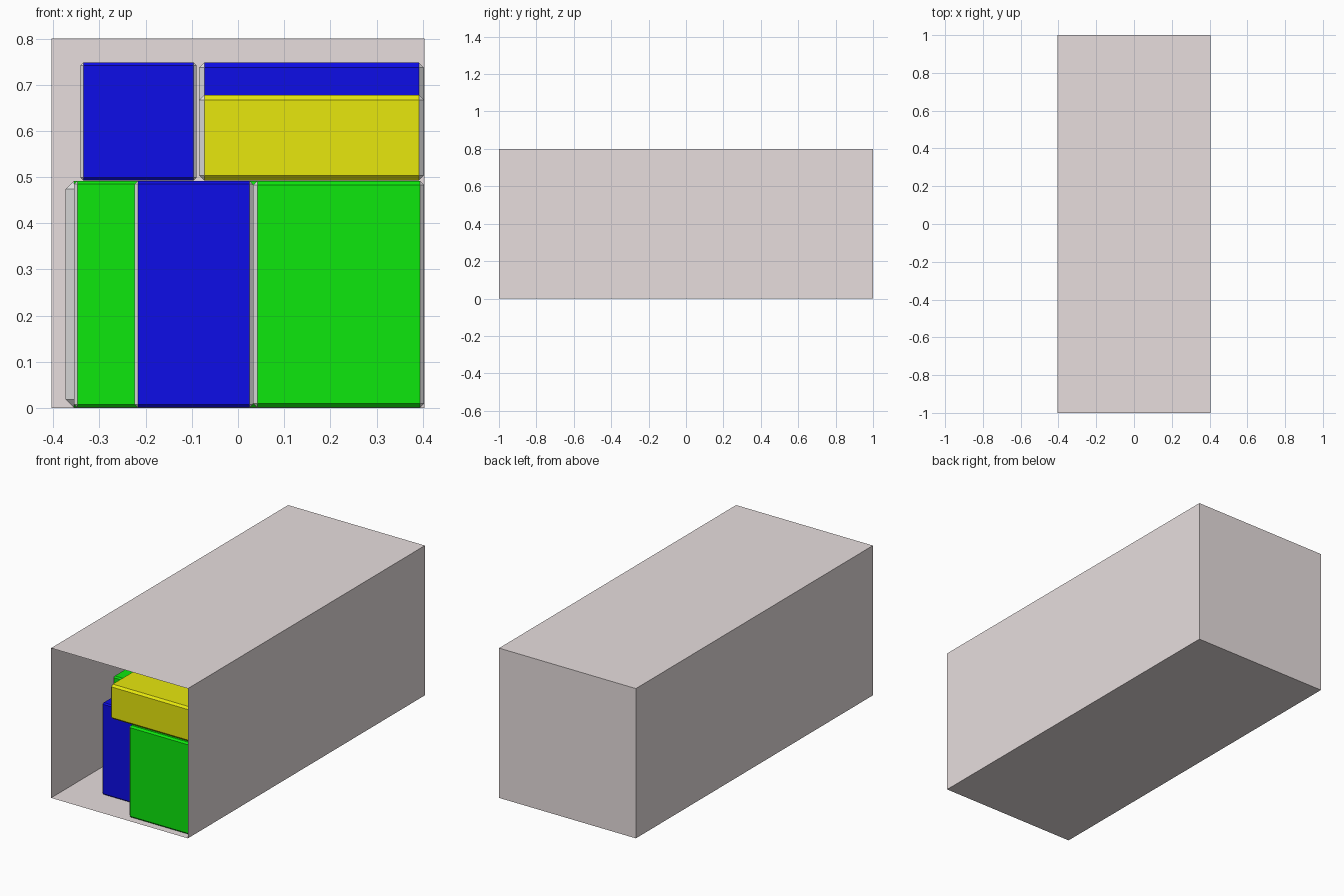
import bpy
import bmesh

if "Cube" in bpy.data.objects:
    bpy.data.objects.remove(bpy.data.objects["Cube"], do_unlink=True)


def material(name, color):
    mat = bpy.data.materials.new(name)
    mat.use_nodes = True
    mat.diffuse_color = (*color, 1)
    mat.node_tree.nodes["Principled BSDF"].inputs["Base Color"].default_value = (*color, 1)
    return mat


GREY = material("warm grey", (0.8, 0.73, 0.73))
PALE = material("pale grey", (0.8, 0.8, 0.8))
GREEN = material("green", (0.004, 0.8, 0.004))
BLUE = material("blue", (0.004, 0.004, 0.8))
YELLOW = material("yellow", (0.8, 0.8, 0.004))


def block(name, lo, hi, mats):
    """Box between two corners; returns its bmesh and object."""
    bm = bmesh.new()
    bmesh.ops.create_cube(bm, size=1)
    for v in bm.verts:
        v.co = [(a + b) / 2 + c * (b - a) for a, b, c in zip(lo, hi, v.co)]
    mesh = bpy.data.meshes.new(name)
    obj = bpy.data.objects.new(name, mesh)
    bpy.context.collection.objects.link(obj)
    for mat in mats:
        mesh.materials.append(mat)
    return bm, obj


def finish(bm, obj):
    bm.normal_update()
    bm.to_mesh(obj.data)
    bm.free()


def carton(name, mat, x, y, z, bevel=0.009):
    """Chamfered carton with pale ends facing left and right."""
    bm, obj = block(name, (x[0], y[0], z[0]), (x[1], y[1], z[1]), [mat, PALE])
    bmesh.ops.bevel(bm, geom=bm.edges[:], offset=bevel, segments=1, affect='EDGES')
    bm.normal_update()
    for face in bm.faces:
        face.material_index = int(abs(face.normal.x) > 0.3)
    finish(bm, obj)


# Thin-walled container, open at the front
W, H = 0.404, 0.8
bm, shell = block("container", (-W, -1, 0), (W, 1, H), [GREY])
bm.normal_update()
front = [f for f in bm.faces if f.normal.y < -0.9]
bmesh.ops.delete(bm, geom=front, context='FACES_ONLY')
finish(bm, shell)

# Cartons on the floor
low = (0.001, 0.492)
right = W - 0.001
carton("green_carton_front", GREEN, (0.033, right), (-0.97, -0.19), low)
carton("blue_carton_low", BLUE, (-0.224, 0.032), (-0.83, -0.57), low, 0.007)
carton("green_carton_left", GREEN, (-0.355, 0.016), (-0.55, 0.22), low, 0.007)
for i in range(2):
    y = 0.24 + i * 0.375
    carton(f"green_carton_back_{i + 1}", GREEN, (-0.373, right), (y, y + 0.371), low, 0.018)

# Cartons in the upper layer
carton("yellow_carton", YELLOW, (-0.084, right), (-0.963, -0.58), (0.493, 0.678), 0.011)
carton("blue_carton_high_right", BLUE, (-0.084, right), (-0.57, -0.32), (0.493, 0.748), 0.011)
carton("blue_carton_high_left", BLUE, (-0.341, -0.09), (-0.4, 0.09), (0.493, 0.748), 0.006)
